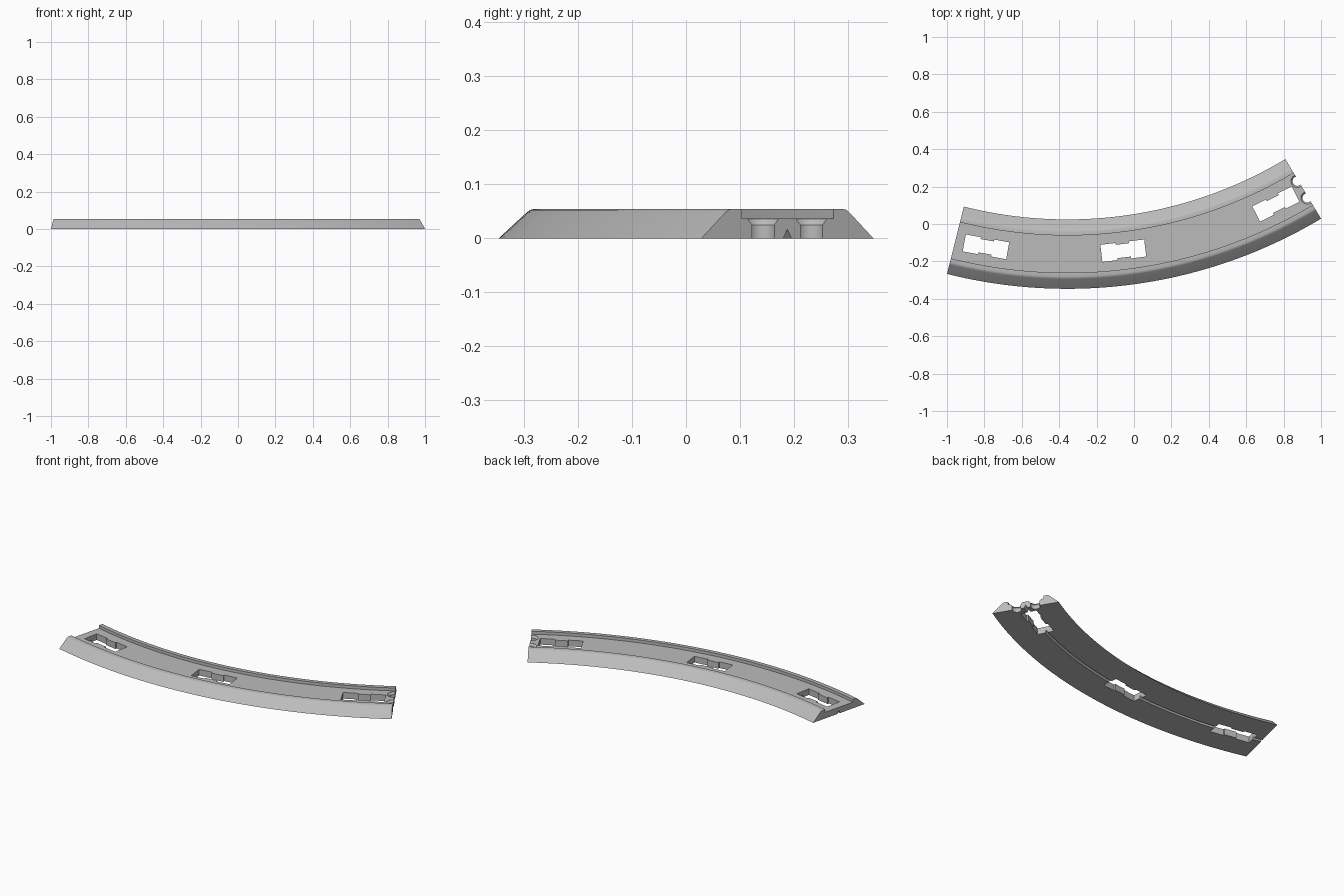
import bpy, bmesh
from math import sin, cos, pi, radians
from mathutils import Vector

cube = bpy.data.objects.get("Cube")
if cube:
    bpy.data.objects.remove(cube, do_unlink=True)

# Arc of the track bed: centre, outer radius, width and end angles
CX, CY, R_OUT, WIDTH = -0.3565, 2.295, 2.6415, 0.371
R_MID = R_OUT - WIDTH / 2
START, END, STEPS = -14.1, 30.9, 60

grey = bpy.data.materials.new("track_grey")
grey.use_nodes = True
grey.diffuse_color = (0.5, 0.5, 0.5, 1)
grey.node_tree.nodes["Principled BSDF"].inputs["Base Color"].default_value = (0.5, 0.5, 0.5, 1)


def on_arc(angle, radius, z):
    a = radians(angle)
    return Vector((CX + radius * sin(a), CY - radius * cos(a), z))


def loft(name, rings):
    """Closed solid through a row of rings with equal point counts."""
    bm = bmesh.new()
    rows = [[bm.verts.new(p) for p in ring] for ring in rings]
    n = len(rows[0])
    for a, b in zip(rows, rows[1:]):
        for i in range(n):
            j = (i + 1) % n
            bm.faces.new((a[i], a[j], b[j], b[i]))
    bm.faces.new(rows[0])
    bm.faces.new(rows[-1])
    bmesh.ops.recalc_face_normals(bm, faces=bm.faces)
    mesh = bpy.data.meshes.new(name)
    bm.to_mesh(mesh)
    bm.free()
    mesh.materials.append(grey)
    obj = bpy.data.objects.new(name, mesh)
    bpy.context.collection.objects.link(obj)
    return obj


# Cross-section: sloped shoulders, sunken floor, V groove underneath
half = [(0, 0), (0.052, 0.048), (0.058, 0.0525), (0.066, 0.0545), (0.086, 0.0545), (0.086, 0.037)]
mid = WIDTH / 2
profile = half + [(WIDTH - u, z) for u, z in reversed(half)]
profile += [(mid + 0.009, 0), (mid, 0.017), (mid - 0.009, 0)]
bed = loft("track_bed", [
    [on_arc(START + (END - START) * k / STEPS, R_OUT - u, z) for u, z in profile]
    for k in range(STEPS + 1)])

cutters = []

# Three windows through the floor, narrower in the middle
quarter = [(0.118, 0.046), (0.036, 0.046), (0.036, 0.036)]
side = quarter + [(-x, y) for x, y in reversed(quarter)]
outline = side + [(-x, -y) for x, y in side]
for angle in (-10.2, 7, 27):
    a = radians(angle)
    centre = on_arc(angle, R_MID, 0)
    along, across = Vector((cos(a), sin(a), 0)), Vector((-sin(a), cos(a), 0))
    cutters.append(loft("window_cutter", [
        [centre + along * x + across * y + Vector((0, 0, z)) for x, y in outline]
        for z in (-0.05, 0.1)]))

# Two countersunk screw notches in the right-hand end
for offset in (-0.052, 0.052):
    centre = on_arc(END - 0.15, R_MID + offset, 0)
    cutters.append(loft("screw_cutter", [
        [centre + Vector((r * cos(t * pi / 12), r * sin(t * pi / 12), z)) for t in range(24)]
        for r, z in ((0.025, -0.05), (0.025, 0.025), (0.034, 0.036), (0.034, 0.1))]))

bpy.ops.object.select_all(action='DESELECT')
bpy.context.view_layer.objects.active = bed
bed.select_set(True)
for cutter in cutters:
    cutter.hide_render = True
    mod = bed.modifiers.new("cut", 'BOOLEAN')
    mod.operation = 'DIFFERENCE'
    mod.solver = 'EXACT'
    mod.object = cutter
    bpy.ops.object.modifier_apply(modifier=mod.name)
    bpy.data.objects.remove(cutter, do_unlink=True)

bpy.ops.object.shade_smooth_by_angle(angle=radians(30))
